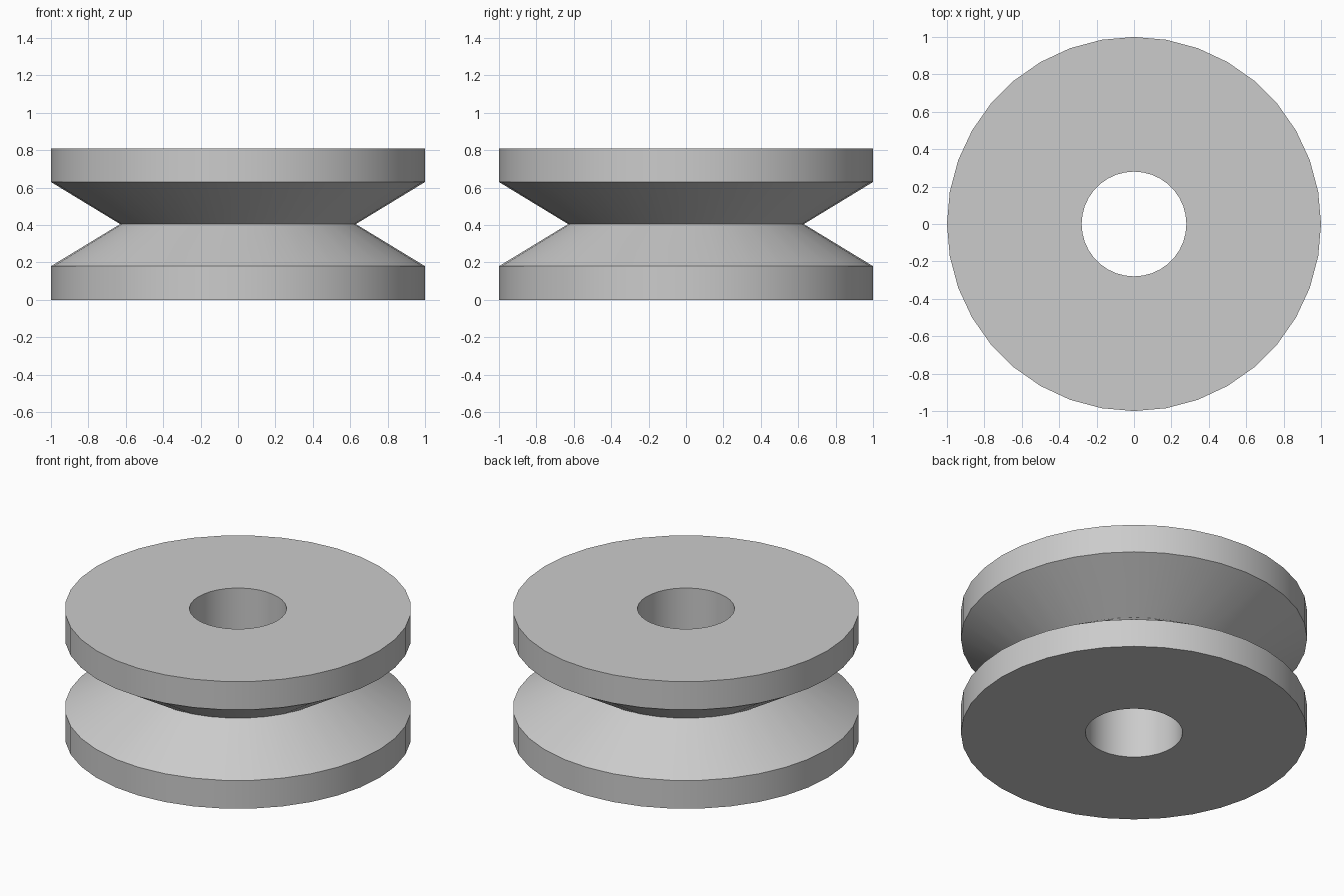
import bpy, bmesh, math

cube = bpy.data.objects.get("Cube")
if cube:
    bpy.data.objects.remove(cube, do_unlink=True)

SIDES = 36
# Closed cross-section as (radius, height): bore, flanges and V groove
PROFILE = [(0.28, 0.0), (1.0, 0.0), (1.0, 0.18), (0.63, 0.405),
           (1.0, 0.63), (1.0, 0.81), (0.28, 0.81)]

grey = bpy.data.materials.new("plain_grey")
grey.use_nodes = True
colour = (0.6, 0.6, 0.6, 1.0)
grey.diffuse_color = colour
grey.node_tree.nodes["Principled BSDF"].inputs["Base Color"].default_value = colour

# Turn the cross-section around the vertical axis
bm = bmesh.new()
rings = []
for r, z in PROFILE:
    ring = []
    for i in range(SIDES):
        a = math.tau * i / SIDES
        ring.append(bm.verts.new((r * math.cos(a), r * math.sin(a), z)))
    rings.append(ring)
for lower, upper in zip(rings, rings[1:] + rings[:1]):
    for i in range(SIDES):
        j = (i + 1) % SIDES
        bm.faces.new((lower[i], lower[j], upper[j], upper[i]))
bmesh.ops.recalc_face_normals(bm, faces=bm.faces)

mesh = bpy.data.meshes.new("grooved_wheel")
bm.to_mesh(mesh)
bm.free()
mesh.materials.append(grey)
wheel = bpy.data.objects.new("grooved_wheel", mesh)
bpy.context.collection.objects.link(wheel)

# Smooth round walls with crisp rims
bpy.ops.object.select_all(action="DESELECT")
wheel.select_set(True)
bpy.context.view_layer.objects.active = wheel
bpy.ops.object.shade_smooth_by_angle(angle=math.radians(25))
